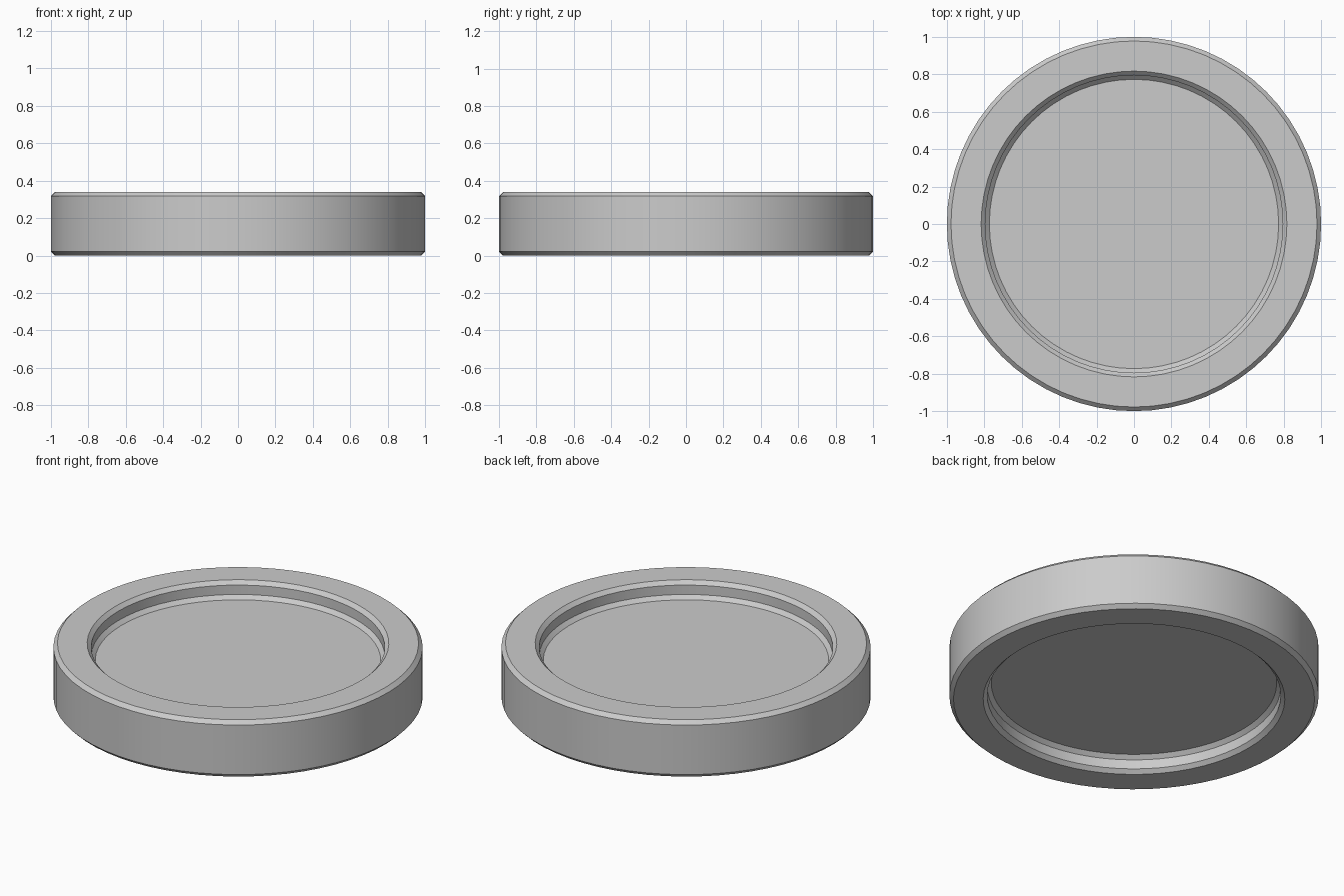
import bpy
import bmesh
import math

cube = bpy.data.objects.get("Cube")
if cube:
    bpy.data.objects.remove(cube, do_unlink=True)

SIDES = 64
HEIGHT = 0.34
BEVEL = 0.022
DEPTH = 0.1       # recess depth on each side
WALL = 0.795      # recess wall radius

# Single neutral material
grey = bpy.data.materials.new("light_grey")
grey.use_nodes = True
colour = (0.6, 0.6, 0.6, 1)
grey.diffuse_color = colour
grey.node_tree.nodes["Principled BSDF"].inputs["Base Color"].default_value = colour

# Half profile of the upper side, from recess floor to outer rim
upper = [
    (WALL - BEVEL, HEIGHT - DEPTH),
    (WALL, HEIGHT - DEPTH + BEVEL),
    (WALL, HEIGHT - BEVEL),
    (WALL + BEVEL, HEIGHT),
    (1 - BEVEL, HEIGHT),
    (1, HEIGHT - BEVEL),
]
# Mirror it for the underside
profile = upper + [(r, HEIGHT - z) for r, z in reversed(upper)]

# Spin the profile into rings, then bridge and cap the floors
bm = bmesh.new()
rings = []
for r, z in profile:
    angles = [math.tau * i / SIDES for i in range(SIDES)]
    rings.append([bm.verts.new((r * math.cos(a), r * math.sin(a), z)) for a in angles])
for a, b in zip(rings, rings[1:]):
    for i in range(SIDES):
        j = (i + 1) % SIDES
        bm.faces.new((a[i], b[i], b[j], a[j]))
bm.faces.new(rings[0])
bm.faces.new(rings[-1][::-1])
bmesh.ops.recalc_face_normals(bm, faces=bm.faces)

mesh = bpy.data.meshes.new("recessed_disc")
bm.to_mesh(mesh)
bm.free()
mesh.materials.append(grey)
disc = bpy.data.objects.new("recessed_disc", mesh)
bpy.context.collection.objects.link(disc)

# Smooth round walls, crisp bevel edges
bpy.context.view_layer.objects.active = disc
disc.select_set(True)
bpy.ops.object.shade_smooth_by_angle(angle=math.radians(30))
